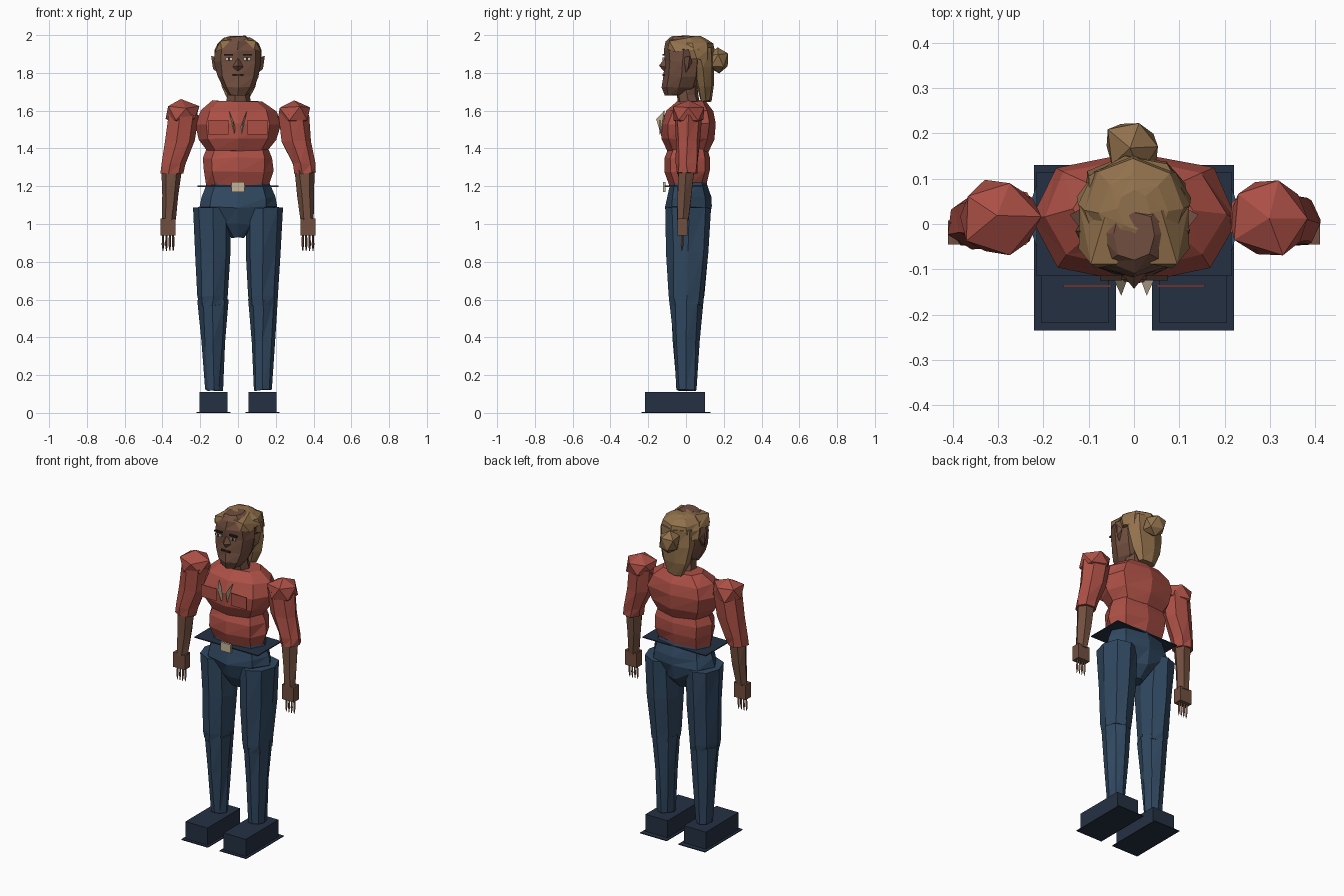
import bpy, bmesh, math, random
from mathutils import Vector

random.seed(4)


def material(name, rgb):
    m = bpy.data.materials.new(name)
    m.diffuse_color = (*rgb, 1)
    return m


RED = material("red shirt", (0.41, 0.08, 0.06))
DENIM = material("blue denim", (0.030, 0.065, 0.118))
NAVY = material("dark navy", (0.018, 0.030, 0.055))
SKIN = material("brown skin", (0.165, 0.078, 0.050))
HAIR = material("tan hair", (0.285, 0.165, 0.072))
CREAM = material("cream", (0.56, 0.46, 0.31))
WHITE = material("eye white", (0.65, 0.62, 0.56))
DARK = material("dark brown", (0.035, 0.018, 0.014))


def finish(name, bm, mat):
    bmesh.ops.recalc_face_normals(bm, faces=bm.faces)
    me = bpy.data.meshes.new(name)
    bm.to_mesh(me)
    bm.free()
    me.materials.append(mat)
    ob = bpy.data.objects.new(name, me)
    bpy.context.collection.objects.link(ob)
    return ob


def loft(name, mat, rings, n=8, square=1.0, jitter=0.005):
    """Faceted tube through rings of (z, centre x, centre y, half width, half depth)."""
    bm = bmesh.new()
    loops = []
    for z, cx, cy, rx, ry in rings:
        loop = []
        for i in range(n):
            a = 2 * math.pi * i / n
            c, s = math.cos(a), math.sin(a)
            c = math.copysign(abs(c) ** square, c) if abs(c) > 1e-6 else 0
            s = math.copysign(abs(s) ** square, s) if abs(s) > 1e-6 else 0
            j = [random.uniform(-jitter, jitter) for _ in range(3)]
            loop.append(bm.verts.new((cx + rx * c + j[0], cy + ry * s + j[1], z + j[2])))
        loops.append(loop)
    for lo, hi in zip(loops, loops[1:]):
        for i in range(n):
            k = (i + 1) % n
            q = (lo[i], lo[k], hi[k], hi[i])
            bm.faces.new(q[:3])
            bm.faces.new((q[0], q[2], q[3]))
    bm.faces.new(loops[0][::-1])
    bm.faces.new(loops[-1])
    return finish(name, bm, mat)


def box(name, mat, x, y, z):
    bm = bmesh.new()
    bmesh.ops.create_cube(bm, size=1)
    for v in bm.verts:
        v.co = Vector([(r[0] + r[1]) / 2 + c * (r[1] - r[0]) for r, c in zip((x, y, z), v.co)])
    return finish(name, bm, mat)


def ball(name, mat, centre, radii, jitter=0.006):
    bm = bmesh.new()
    bmesh.ops.create_icosphere(bm, subdivisions=1, radius=1)
    for v in bm.verts:
        v.co = Vector([o + r * c * 1.06 + random.uniform(-jitter, jitter)
                       for o, r, c in zip(centre, radii, v.co)])
    return finish(name, bm, mat)


def hull(name, mat, points):
    bm = bmesh.new()
    for p in points:
        bm.verts.new(p)
    bmesh.ops.convex_hull(bm, input=bm.verts)
    return finish(name, bm, mat)


def span(s, a, b):
    return tuple(sorted((s * a, s * b)))


# Shirt, in a waist piece and a chest piece
loft("shirt_waist", RED, [(1.205, 0, 0.01, .165, .095), (1.28, 0, 0.008, .185, .122),
                          (1.35, 0, 0.01, .185, .12), (1.40, 0, 0.01, .165, .10)], square=.8)
loft("shirt_chest", RED, [(1.385, 0, 0.01, .16, .11), (1.45, 0, 0.01, .205, .14),
                          (1.53, 0, 0.01, .228, .146), (1.60, 0, 0.02, .20, .12),
                          (1.652, 0, 0.03, .13, .075)], square=.8)

# Hips and belt
loft("hips", DENIM, [(.93, 0, .01, .035, .05), (1.00, 0, .012, .09, .10), (1.09, 0, .015, .205, .125),
                     (1.14, 0, .015, .195, .115), (1.22, 0, .012, .165, .098)], square=.85)
box("belt", NAVY, (-.215, .215), (-.115, .115), (1.197, 1.203))
box("belt_buckle", CREAM, (-.035, .035), (-.122, -.108), (1.17, 1.222))

for s, side in ((-1, "right"), (1, "left")):
    # Legs and shoes
    loft("thigh_" + side, DENIM, [(.57, s * .132, .003, .076, .085), (.62, s * .134, .003, .082, .092),
                                  (.85, s * .133, .01, .094, .112), (1.085, s * .137, .014, .099, .122)])
    loft("shin_" + side, DENIM, [(.12, s * .13, .003, .046, .052), (.38, s * .132, .003, .064, .070),
                                 (.60, s * .132, .003, .080, .088)])
    box("shoe_" + side, NAVY, span(s, .055, .205), (-.217, .10), (.004, .11))
    box("sole_" + side, NAVY, span(s, .04, .22), (-.235, .13), (0, .005))

    # Sleeves
    ball("shoulder_" + side, RED, (s * .297, .014, 1.585), (.092, .088, .070))
    loft("sleeve_" + side, RED, [(1.27, s * .352, .004, .060, .056), (1.32, s * .343, .006, .063, .060),
                                 (1.44, s * .308, .01, .083, .068), (1.58, s * .288, .013, .085, .075)], n=7)
    # Forearms, hands and fingers
    loft("forearm_" + side, SKIN, [(1.02, s * .366, -.018, .035, .034), (1.15, s * .358, -.006, .043, .042),
                                   (1.30, s * .351, .002, .054, .050)], n=6, jitter=.003)
    box("hand_" + side, SKIN, span(s, .33, .41), (-.045, .008), (.94, 1.03))
    for i in range(4):
        x = s * (.343 + i * .018)
        loft(f"finger_{side}_{i}", SKIN, [(.858, x, -.022, .002, .002), (.89, x, -.02, .007, .008),
                                          (.945, x, -.018, .005, .006)], n=4, jitter=0)

    # Chest pocket and collar tip
    box("pocket_" + side, RED, span(s, .05, .155), (-.139, -.135), (1.475, 1.55))
    hull("collar_" + side, CREAM, [(s * .048, -.115, 1.60), (s * .012, -.115, 1.50),
                                   (s * .028, -.158, 1.555), (s * .02, -.135, 1.48)])

    # Eyes, brows and ears
    box("eye_" + side, WHITE, span(s, .03, .066), (-.122, -.114), (1.866, 1.882))
    box("pupil_" + side, DARK, span(s, .043, .054), (-.125, -.118), (1.866, 1.882))
    box("brow_" + side, DARK, span(s, .026, .075), (-.125, -.113), (1.891, 1.899))
    hull("ear_" + side, SKIN, [(s * .11, -.02, 1.88), (s * .142, .02, 1.89), (s * .115, .035, 1.86),
                               (s * .132, .01, 1.82), (s * .105, 0, 1.80)])
    # Hair swept to each side of the forehead
    hull("fringe_" + side, HAIR, [(s * .035, -.088, 1.975), (s * .095, -.088, 1.968), (s * .122, -.055, 1.91),
                                  (s * .085, -.098, 1.925), (s * .06, .03, 1.99), (s * .12, .04, 1.93)])

# Neck and head
loft("neck", SKIN, [(1.61, 0, .02, .072, .062), (1.68, 0, .008, .060, .055), (1.76, 0, .0, .06, .06)], n=7)
loft("head", SKIN, [(1.682, 0, -.055, .048, .055), (1.725, 0, -.035, .082, .092), (1.78, 0, -.02, .108, .100),
                    (1.86, 0, -.015, .126, .100), (1.92, 0, -.015, .120, .102), (1.965, 0, -.02, .085, .085),
                    (1.994, 0, -.025, .045, .055)], square=.85, jitter=.004)
hull("nose", SKIN, [(0, -.108, 1.885), (-.028, -.108, 1.832), (.028, -.108, 1.832),
                    (0, -.143, 1.838), (0, -.11, 1.80)])
box("lips", DARK, (-.03, .03), (-.124, -.115), (1.784, 1.793))

# Hair: crown, back and bun
loft("hair_crown", HAIR, [(1.87, 0, .06, .128, .075), (1.92, 0, .04, .127, .108), (1.955, 0, .032, .112, .115),
                          (1.982, 0, .025, .075, .085), (1.993, 0, .03, .035, .045)], jitter=.004)
loft("hair_back", HAIR, [(1.65, 0, .105, .055, .028), (1.73, 0, .10, .092, .045), (1.83, 0, .09, .115, .06),
                         (1.93, 0, .07, .112, .082)], n=7)
ball("hair_bun", HAIR, (-.005, .17, 1.868), (.062, .062, .066))
